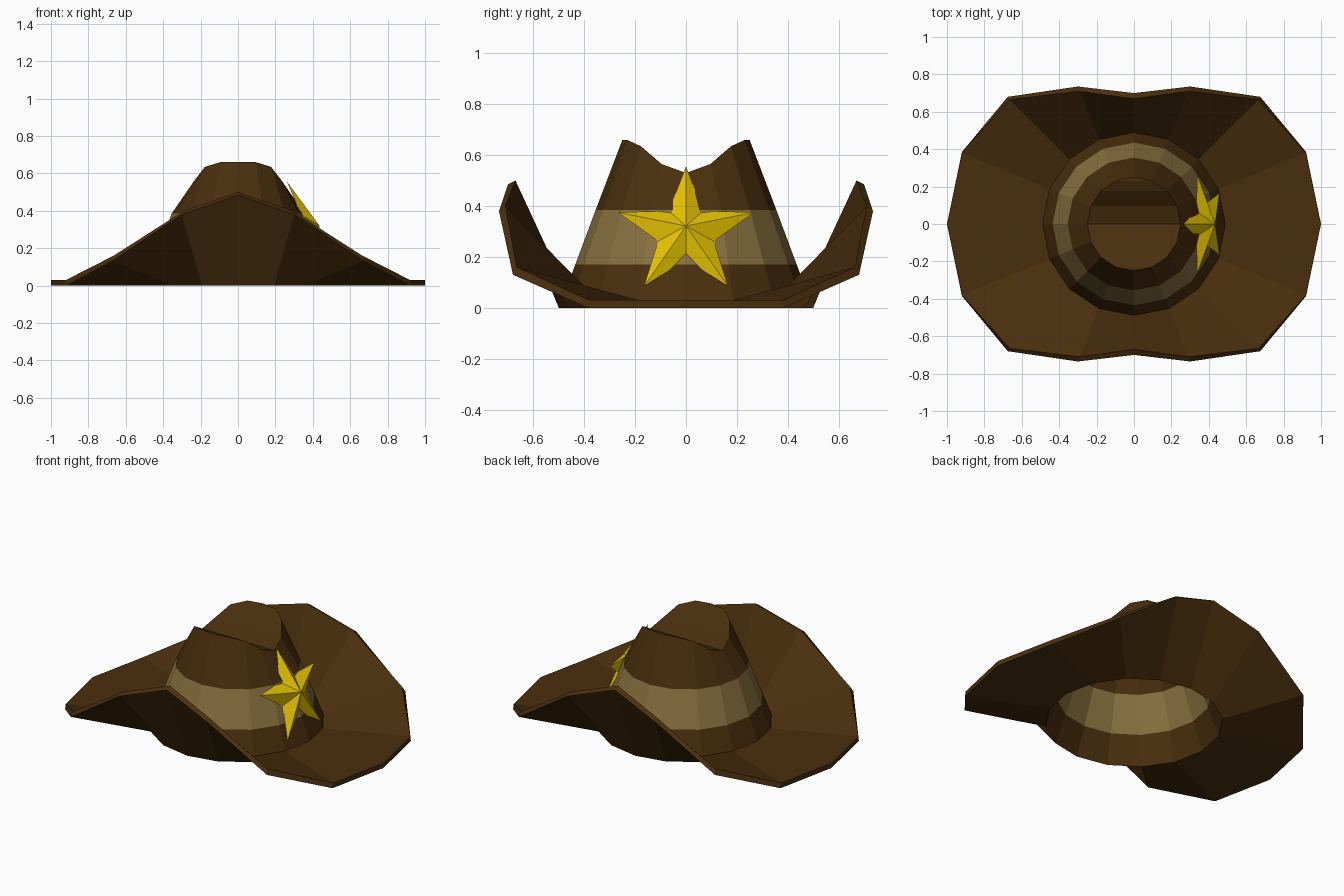
import bpy
from math import sin, cos, pi, radians

if "Cube" in bpy.data.objects:
    bpy.data.objects.remove(bpy.data.objects["Cube"])

N = 16


def material(name, rgb):
    m = bpy.data.materials.new(name)
    m.diffuse_color = (*rgb, 1)
    m.use_nodes = True
    m.node_tree.nodes["Principled BSDF"].inputs["Base Color"].default_value = m.diffuse_color
    return m


def add_mesh(name, verts, faces, mat):
    me = bpy.data.meshes.new(name)
    me.from_pydata(verts, [], faces)
    me.update()
    me.materials.append(mat)
    ob = bpy.data.objects.new(name, me)
    bpy.context.collection.objects.link(ob)
    return ob


def ring(r, z):
    return [(r * cos(2 * pi * i / N), r * sin(2 * pi * i / N), z) for i in range(N)]


def mirror_quarter(q):
    """Five points from +x to +y become a full 16-point ring."""
    half = q + [(-x, y, z) for x, y, z in q[-2::-1]]
    return half + [(x, -y, z) for x, y, z in half[-2:0:-1]]


def bridge(a, b):
    return [(a + i, a + (i + 1) % N, b + (i + 1) % N, b + i) for i in range(N)]


brown = material("brown_felt", (0.068, 0.028, 0.004))
tan = material("tan_band", (0.25, 0.165, 0.05))
gold = material("gold", (0.82, 0.57, 0.0))

# Brim: thick disc with front and back curled up
low_in, top_in = ring(0.5, 0), ring(0.489, 0.03)
low_out = mirror_quarter([(1, 0, 0), (.92, .385, 0), (.675, .68, .13), (.3, .735, .38), (0, .70, .485)])
top_out = mirror_quarter([(1, 0, .03), (.92, .38, .03), (.665, .665, .16), (.29, .71, .40), (0, .67, .50)])
faces = bridge(N, 2 * N)
for i in range(N):
    j = (i + 1) % N
    # quads start at the higher end's outer corner, which sets the fold
    if top_out[i][2] > top_out[j][2]:
        faces += [(32 + i, 32 + j, 48 + j, 48 + i), (16 + i, i, j, 16 + j)]
    else:
        faces += [(32 + j, 48 + j, 48 + i, 32 + i), (16 + j, 16 + i, i, j)]
add_mesh("brim", low_in + low_out + top_out + top_in, faces, brown)

# Crown wall: lower part, band, upper part with a dipped rim
base, band_low, band_high = ring(.5, 0), ring(.435, .17), ring(.355, .385)
dip = [.53, .565, .635, .66, .66]
rim = mirror_quarter([(.25 * cos(k * pi / 8), .25 * sin(k * pi / 8), z) for k, z in enumerate(dip)])
add_mesh("crown_lower", base + band_low, bridge(0, N), brown)
add_mesh("hat_band", band_low + band_high, bridge(0, N), tan)

# Creased top: strips running side to side across the rim
cap = [(N + 3, N + 4, N + 5), (N + 11, N + 12, N + 13)]
for k in range(-3, 3):
    cap.append((N + k % N, N + (k + 1) % N, N + (7 - k) % N, N + (8 - k) % N))
add_mesh("crown_upper", band_high + rim, bridge(0, N) + cap, brown)

# Star badge: faceted front, flat back, leaning with the crown
tilt = radians(22.5)


def on_crown(u, v, w):
    return (.37 - v * sin(tilt) + w * cos(tilt), u, .295 + v * cos(tilt) + w * sin(tilt))


star = []
for i in range(10):
    r, a = (.115 if i % 2 else .282), pi / 2 + i * pi / 5
    star.append(on_crown(r * cos(a), r * sin(a), 0))
star.append(on_crown(0, 0, .07))
tris = [(i, (i + 1) % 10, 10) for i in range(10)]
add_mesh("star_badge", star, tris + [tuple(range(9, -1, -1))], gold)
